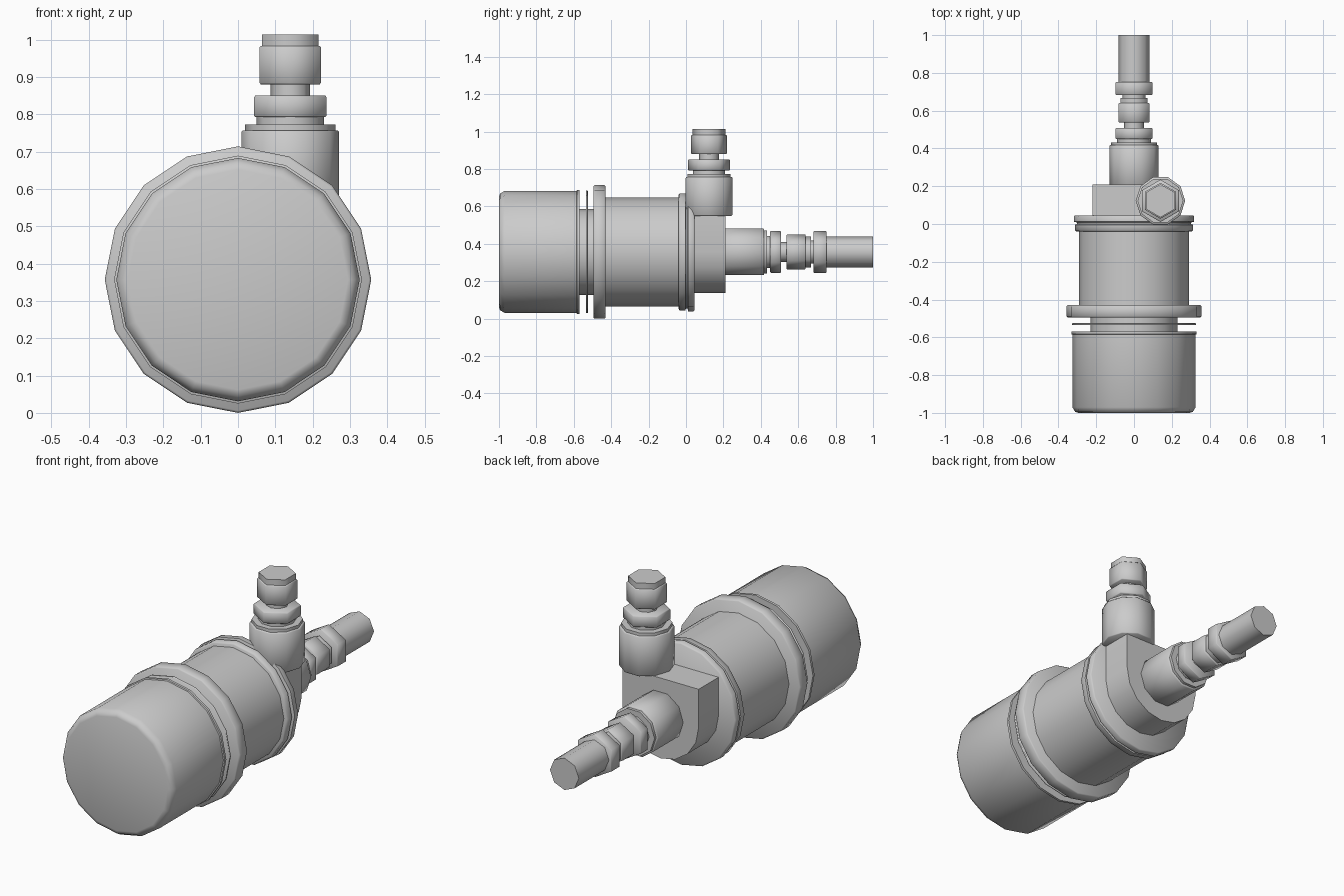
import bpy, bmesh
from math import sin, cos, pi, radians

if "Cube" in bpy.data.objects:
    bpy.data.objects.remove(bpy.data.objects["Cube"])

ZC = 0.357            # height of the main axis
PX, PY = 0.14, 0.123  # centre of the upright port


def finish(name, bm):
    bmesh.ops.recalc_face_normals(bm, faces=bm.faces)
    me = bpy.data.meshes.new(name)
    bm.to_mesh(me)
    bm.free()
    ob = bpy.data.objects.new(name, me)
    bpy.context.collection.objects.link(ob)
    bpy.ops.object.select_all(action='DESELECT')
    ob.select_set(True)
    bpy.context.view_layer.objects.active = ob
    bpy.ops.object.shade_smooth_by_angle(angle=radians(65))
    return ob


def lathe(name, profile, sides, upright=False, phase=0.0):
    """Closed turned part; profile is (position along axis, radius)."""
    bm = bmesh.new()
    rings = []
    for t, r in profile:
        ring = []
        for i in range(sides):
            a = phase + 2 * pi * i / sides
            u, v = r * sin(a), r * cos(a)
            p = (PX + u, PY + v, t) if upright else (u, t, ZC + v)
            ring.append(bm.verts.new(p))
        rings.append(ring)
    for lo, hi in zip(rings, rings[1:]):
        for i in range(sides):
            j = (i + 1) % sides
            bm.faces.new((lo[i], lo[j], hi[j], hi[i]))
    bm.faces.new(rings[0])
    bm.faces.new(rings[-1])
    return finish(name, bm)


def drum(name, a, b, r, sides, c=0.004, **kw):
    """Plain cylinder with a slight edge chamfer."""
    return lathe(name, [(a, r - c), (a + c, r), (b - c, r), (b, r - c)], sides, **kw)


# main canister along y
lathe("end_cap", [(-1, 0.295), (-0.994, 0.312), (-0.97, 0.326), (-0.585, 0.326),
                  (-0.583, 0.332), (-0.57, 0.332)], 16)
lathe("neck", [(-0.58, 0.23), (-0.48, 0.23)], 16)
drum("thin_washer", -0.535, -0.525, 0.328, 16, 0.002)
drum("front_flange", -0.495, -0.43, 0.357, 16, 0.006)
lathe("body", [(-0.44, 0.292), (-0.03, 0.292)], 16)
lathe("rear_flange", [(-0.04, 0.305), (-0.034, 0.313), (-0.004, 0.313), (0.0, 0.302),
                      (0.008, 0.302), (0.012, 0.318), (0.04, 0.318), (0.046, 0.312)], 16)

# valve block: flat top, rounded bottom
bm = bmesh.new()
R = 0.22
outline = [(R, 0.555)] + [(R * cos(pi * i / 8), ZC - R * sin(pi * i / 8))
                          for i in range(9)] + [(-R, 0.555)]
near = [bm.verts.new((x, 0.03, z)) for x, z in outline]
far = [bm.verts.new((x, 0.21, z)) for x, z in outline]
for i in range(len(outline)):
    j = (i + 1) % len(outline)
    bm.faces.new((near[i], near[j], far[j], far[i]))
bm.faces.new(near)
bm.faces.new(far)
finish("valve_block", bm)

# rear outlet along y
q = pi / 2
drum("rear_socket", 0.2, 0.418, 0.131, 10, phase=q)
lathe("rear_socket_lip", [(0.41, 0.121), (0.432, 0.121)], 10, phase=q)
lathe("rear_seat", [(0.42, 0.09), (0.46, 0.09)], 10, phase=q)
drum("rear_nut_inner", 0.45, 0.508, 0.112, 6)
lathe("rear_stem", [(0.5, 0.053), (0.55, 0.053)], 8)
drum("rear_nut_middle", 0.538, 0.64, 0.094, 6)
lathe("rear_ferrule", [(0.635, 0.083), (0.668, 0.083)], 6)
lathe("rear_gap_stem", [(0.66, 0.062), (0.69, 0.062)], 8)
drum("rear_nut_outer", 0.682, 0.752, 0.112, 6)
lathe("rear_pipe", [(0.74, 0.083), (1.0, 0.083)], 8)

# upright port
drum("top_socket", 0.55, 0.757, 0.131, 10, upright=True, phase=q)
lathe("top_socket_lip", [(0.75, 0.121), (0.773, 0.121)], 10, upright=True, phase=q)
lathe("top_seat", [(0.765, 0.09), (0.8, 0.09)], 10, upright=True, phase=q)
drum("top_nut_lower", 0.792, 0.85, 0.112, 6, upright=True)
lathe("top_stem", [(0.84, 0.053), (0.89, 0.053)], 8, upright=True)
drum("top_nut_upper", 0.88, 0.983, 0.095, 6, upright=True)
lathe("top_ferrule", [(0.975, 0.088), (1.013, 0.088)], 6, upright=True)
